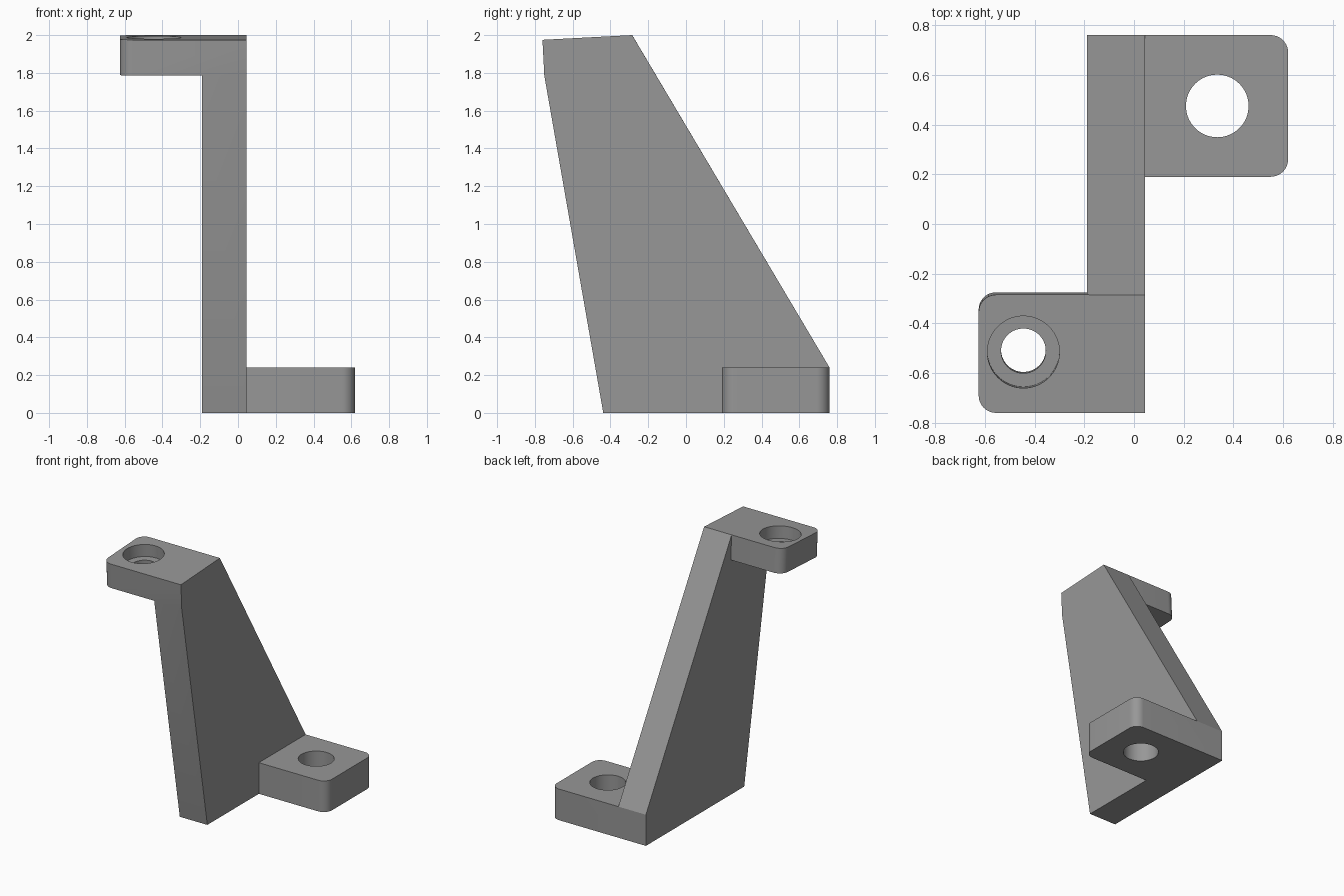
import bpy, bmesh, math
from mathutils import Matrix, Vector

if "Cube" in bpy.data.objects:
    bpy.data.objects.remove(bpy.data.objects["Cube"])

grey = bpy.data.materials.new("mid grey")
grey.diffuse_color = (0.31, 0.31, 0.31, 1)
grey.use_nodes = True
grey.node_tree.nodes["Principled BSDF"].inputs["Base Color"].default_value = grey.diffuse_color

def prism(name, pts, axis, a, b, matrix=Matrix()):
    """Extrude a 2D outline along x or z from a to b."""
    bm = bmesh.new()
    at = (lambda p, d: (d, *p)) if axis == "x" else (lambda p, d: (*p, d))
    face = bm.faces.new([bm.verts.new(at(p, a)) for p in pts])
    new = bmesh.ops.extrude_face_region(bm, geom=[face])["geom"]
    step = Vector(at((0, 0), b - a))
    bmesh.ops.translate(bm, vec=step, verts=[g for g in new if isinstance(g, bmesh.types.BMVert)])
    bmesh.ops.recalc_face_normals(bm, faces=bm.faces)
    bm.transform(matrix)
    mesh = bpy.data.meshes.new(name)
    bm.to_mesh(mesh)
    bm.free()
    mesh.materials.append(grey)
    obj = bpy.data.objects.new(name, mesh)
    bpy.context.collection.objects.link(obj)
    return obj

def arc(cx, cy, r, start, end, n):
    return [(cx + r * math.cos(math.radians(start + (end - start) * i / n)),
             cy + r * math.sin(math.radians(start + (end - start) * i / n))) for i in range(n + 1)]

def circle(cx, cy, r):
    return arc(cx, cy, r, 0, 360, 64)[:-1]

def combine(target, other, operation):
    mod = target.modifiers.new(operation.lower(), "BOOLEAN")
    mod.operation, mod.solver, mod.object = operation, "EXACT", other
    bpy.context.view_layer.objects.active = target
    bpy.ops.object.modifier_apply(modifier=mod.name)
    bpy.data.objects.remove(other)

X0, X1, R = -0.19, 0.045, 0.07           # web thickness and corner radius
LEN, THICK = 0.476, 0.19                 # tilted upper pad

# Tapered upright web
bracket = prism("bracket", [(-0.438, 0), (0.76, 0), (0.76, 0.24), (-0.285, 2.0),
                            (-0.76, 1.975), (-0.75, 1.785)], "x", X0, X1)

# Lower mounting foot with rounded outer corners and a plain hole
foot = prism("lower_foot", [(X1, 0.19)] + arc(0.62 - R, 0.19 + R, R, -90, 0, 10)
             + arc(0.62 - R, 0.76 - R, R, 0, 90, 10) + [(X1, 0.76)], "z", 0, 0.24)
combine(foot, prism("foot_hole", circle(0.335, 0.475, 0.126), "z", -0.1, 0.4), "DIFFERENCE")

# Upper pad tilted three degrees, with a counterbored hole
tilt = Matrix.Translation((0, -0.76, 1.975)) @ Matrix.Rotation(math.radians(3), 4, "X")
pad = prism("upper_pad", [(X0, LEN)] + arc(-0.625 + R, LEN - R, R, 90, 180, 10)
            + arc(-0.625 + R, R, R, 180, 270, 10) + [(X0, 0)], "z", -THICK, 0, tilt)
for radius, depth in ((0.09, 0.4), (0.145, 0.095)):
    combine(pad, prism("pad_hole", circle(-0.445, 0.245, radius), "z", -depth, 0.1, tilt), "DIFFERENCE")

# Join into one solid and merge the flush faces
combine(bracket, foot, "UNION")
combine(bracket, pad, "UNION")
bm = bmesh.new()
bm.from_mesh(bracket.data)
bmesh.ops.remove_doubles(bm, verts=bm.verts, dist=0.002)
bmesh.ops.dissolve_limit(bm, angle_limit=math.radians(0.5), verts=bm.verts, edges=bm.edges)
bm.to_mesh(bracket.data)
bm.free()

bracket.select_set(True)
bpy.context.view_layer.objects.active = bracket
bpy.ops.object.shade_smooth_by_angle(angle=math.radians(30))
